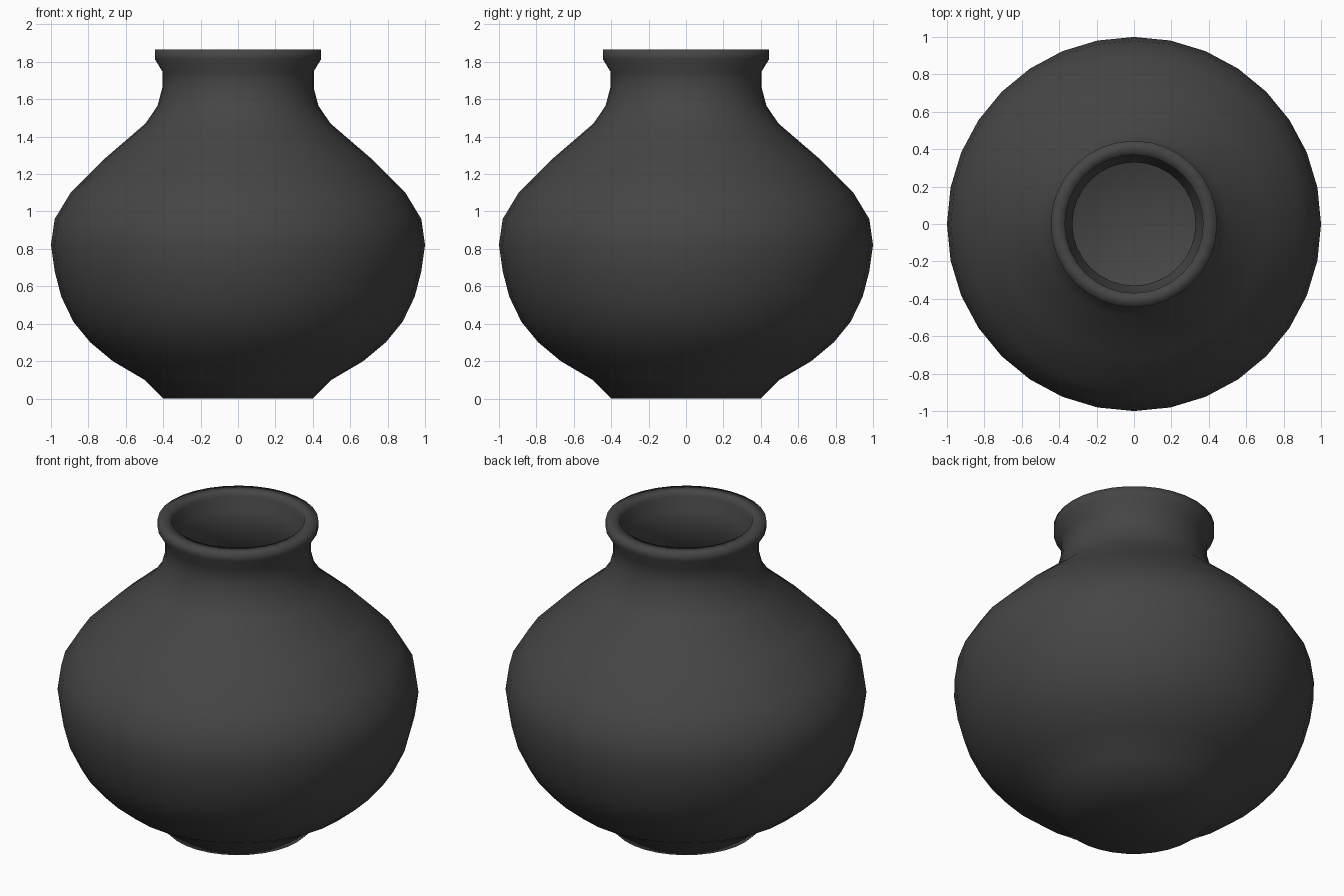
import bpy
import bmesh
from math import tau

cube = bpy.data.objects.get("Cube")
if cube:
    bpy.data.objects.remove(cube, do_unlink=True)

SEGMENTS = 32
WALL = 0.075

# Outer profile (radius, height): base, belly, shoulder, neck, lip
PROFILE = [
    (0, 0), (0.4, 0), (0.5, 0.1), (0.67, 0.2), (0.79, 0.3),
    (0.88, 0.41), (0.945, 0.545), (0.98, 0.68), (1, 0.82),
    (0.98, 0.96), (0.895, 1.1), (0.71, 1.285), (0.495, 1.47),
    (0.43, 1.565), (0.405, 1.66), (0.405, 1.75),
    (0.445, 1.815), (0.445, 1.865),
]


def make_material(name, colour):
    mat = bpy.data.materials.new(name)
    mat.use_nodes = True
    mat.diffuse_color = colour
    mat.node_tree.nodes["Principled BSDF"].inputs["Base Color"].default_value = colour
    return mat


def lathe(name, profile, material):
    """Spin a profile around the z axis into a smooth shell."""
    bm = bmesh.new()
    verts = [bm.verts.new((r, 0, z)) for r, z in profile]
    edges = [bm.edges.new(pair) for pair in zip(verts, verts[1:])]
    bmesh.ops.spin(bm, geom=verts + edges, cent=(0, 0, 0), axis=(0, 0, 1),
                   angle=tau, steps=SEGMENTS)
    bmesh.ops.remove_doubles(bm, verts=bm.verts[:], dist=0.0005)
    bmesh.ops.recalc_face_normals(bm, faces=bm.faces[:])
    for face in bm.faces:
        face.smooth = True
    mesh = bpy.data.meshes.new(name)
    bm.to_mesh(mesh)
    bm.free()
    mesh.materials.append(material)
    obj = bpy.data.objects.new(name, mesh)
    bpy.context.collection.objects.link(obj)
    return obj


# Hollow pot with an even wall built inward
pot = lathe("pot", PROFILE, make_material("dark grey clay", (0.06, 0.06, 0.06, 1)))
wall = pot.modifiers.new("wall", "SOLIDIFY")
wall.thickness = WALL
wall.offset = -1
wall.use_even_offset = True
